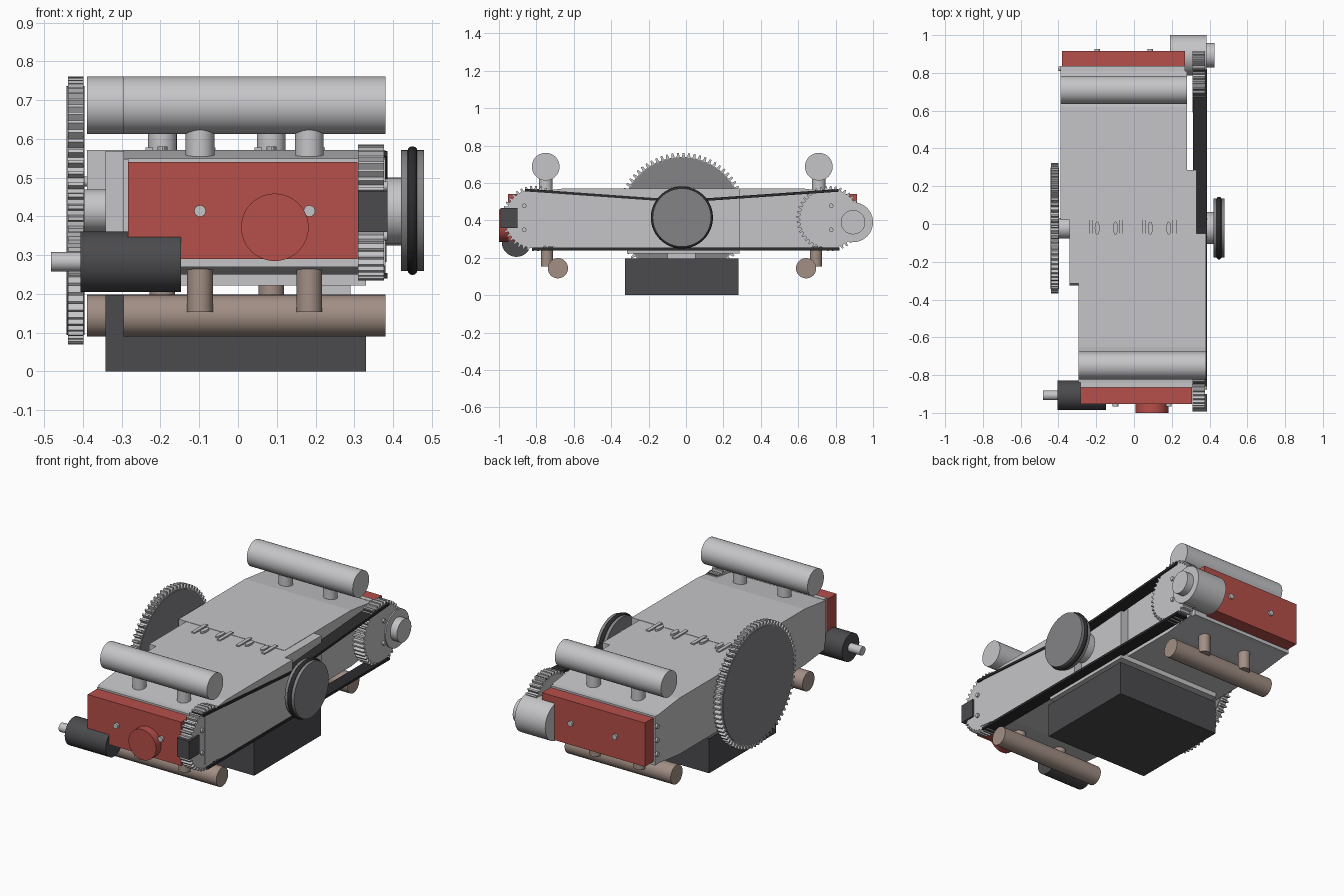
import bpy, bmesh, math
from mathutils import Vector

if "Cube" in bpy.data.objects:
    bpy.data.objects.remove(bpy.data.objects["Cube"])


def material(name, r, g, b):
    m = bpy.data.materials.new(name)
    m.diffuse_color = (r, g, b, 1)
    m.use_nodes = True
    m.node_tree.nodes["Principled BSDF"].inputs["Base Color"].default_value = m.diffuse_color
    return m


METAL = material("light metal", 0.56, 0.56, 0.58)
STEEL = material("mid grey steel", 0.23, 0.23, 0.24)
DARK = material("dark grey", 0.07, 0.068, 0.075)
RUBBER = material("black rubber", 0.025, 0.025, 0.027)
RED = material("red paint", 0.47, 0.078, 0.068)
BROWN = material("brown pipe", 0.36, 0.275, 0.235)


def prism(name, pts, axis, a, b, mat, smooth=False):
    """Extrude a 2D outline along an axis: x uses (y, z), y uses (x, z), z uses (x, y)."""
    place = {"x": lambda p, t: (t, p[0], p[1]),
             "y": lambda p, t: (p[0], t, p[1]),
             "z": lambda p, t: (p[0], p[1], t)}[axis]
    bm = bmesh.new()
    lo = bm.faces.new([bm.verts.new(place(p, a)) for p in pts])
    new = bmesh.ops.extrude_face_region(bm, geom=[lo], use_keep_orig=True)
    shift = Vector(place((0, 0), b - a))
    for v in new["geom"]:
        if isinstance(v, bmesh.types.BMVert):
            v.co += shift
    bmesh.ops.recalc_face_normals(bm, faces=bm.faces)
    me = bpy.data.meshes.new(name)
    bm.to_mesh(me)
    bm.free()
    me.materials.append(mat)
    ob = bpy.data.objects.new(name, me)
    bpy.context.collection.objects.link(ob)
    if smooth:
        bpy.ops.object.select_all(action="DESELECT")
        bpy.context.view_layer.objects.active = ob
        ob.select_set(True)
        bpy.ops.object.shade_smooth_by_angle(angle=math.radians(30))
    return ob


def box(name, x0, x1, y0, y1, z0, z1, mat):
    return prism(name, [(x0, y0), (x1, y0), (x1, y1), (x0, y1)], "z", z0, z1, mat)


def ellipse(c, ru, rv, n):
    return [(c[0] + ru * math.cos(2 * math.pi * i / n),
             c[1] + rv * math.sin(2 * math.pi * i / n)) for i in range(n)]


def rod(name, axis, c, r, a, b, mat, n=48):
    return prism(name, ellipse(c, r, r, n), axis, a, b, mat, True)


def gear(name, c, r, depth, teeth, x0, x1, mat):
    pts = []
    for i in range(teeth):
        for f, rad in ((0, r - depth), (0.4, r - depth), (0.55, r), (0.85, r)):
            t = 2 * math.pi * (i + f) / teeth
            pts.append((c[0] + rad * math.cos(t), c[1] + rad * math.sin(t)))
    return prism(name, pts, "x", x0, x1, mat)


def strap(name, p, q, mat):
    h = 0.007
    pts = [(p[0], p[1] - h), (q[0], q[1] - h), (q[0], q[1] + h), (p[0], p[1] + h)]
    return prism(name, pts, "x", 0.312, 0.386, mat)


CY, CZ = -0.022, 0.415  # crank axis

# Crankcase and the two offset cylinder banks with sloped heads
box("crankcase", -0.342, 0.33, -0.315, 0.285, 0.222, 0.569, METAL)
front_outline = [(-0.05, 0.25), (-0.65, 0.25), (-0.84, 0.272), (-0.84, 0.548),
                 (-0.65, 0.571), (-0.05, 0.571)]
prism("front_bank", front_outline, "x", -0.295, 0.38, METAL)
prism("back_bank", [(-y - 0.03, z) for y, z in front_outline], "x", -0.39, 0.28, METAL)
box("front_head_plate", -0.284, 0.31, -0.866, -0.838, 0.27, 0.55, METAL)
box("back_head_plate", -0.39, 0.27, 0.808, 0.837, 0.27, 0.55, METAL)

# Sump and its neck
box("sump", -0.342, 0.33, -0.325, 0.28, 0.0, 0.197, DARK)
box("sump_neck", 0.21, 0.29, -0.1, 0.05, 0.19, 0.23, METAL)

# Manifolds, branches and cover bolts of each bank
banks = [("front", -0.295, 0.38, -0.75, -0.685, -0.743, (-0.098, 0.184), -0.967, -0.94),
         ("back", -0.39, 0.28, 0.71, 0.642, 0.695, (-0.195, 0.086), 0.9, 0.926)]
for side, x0, x1, yin, yex, ybr, xs, b0, b1 in banks:
    rod(side + "_intake_manifold", "x", (yin, 0.687), 0.074, x0, x1, METAL)
    rod(side + "_exhaust_manifold", "x", (yex, 0.144), 0.054, x0, x1, BROWN)
    for i, x in enumerate(xs):
        rod(f"{side}_intake_stub_{i}", "z", (x, yin), 0.037, 0.53, 0.65, METAL, 32)
        rod(f"{side}_exhaust_stub_{i}", "z", (x, ybr), 0.033, 0.154, 0.28, BROWN, 32)
        rod(f"{side}_cover_bolt_{i}", "y", (x, 0.414), 0.015, b0, b1, METAL, 16)
        # Crank web and rod tips poking through the crankcase top
        s = -1 if side == "back" else 1
        w = x + (-0.034 if side == "back" else 0.03)
        box(f"{side}_crank_web_{i}", w - 0.01, w + 0.01, -0.08, 0.04, 0.5, 0.578, METAL)
        prism(f"{side}_rod_tip_{i}", ellipse((x, CY), 0.013, 0.035, 20), "z",
              0.5, 0.58, METAL, True)

# Red covers, notched around the starter and the generator
prism("front_cover", [(-0.147, 0.29), (0.308, 0.29), (0.308, 0.54), (-0.284, 0.54),
                      (-0.284, 0.347), (-0.147, 0.347)], "y", -0.953, -0.863, RED)
prism("back_cover", [(-0.38, 0.29), (0.19, 0.29), (0.19, 0.5), (0.27, 0.5),
                     (0.27, 0.54), (-0.38, 0.54)], "y", 0.825, 0.915, RED)
rod("filler_cap", "y", (0.095, 0.372), 0.087, -1.0, -0.95, RED)

# Starter motor with shaft
rod("starter_motor", "x", (-0.907, 0.283), 0.078, -0.406, -0.147, DARK)
rod("starter_shaft", "x", (-0.907, 0.283), 0.025, -0.482, -0.4, METAL, 24)

# Generator at the back
rod("generator", "x", (0.893, 0.39), 0.107, 0.19, 0.383, METAL)
rod("generator_hub", "x", (0.893, 0.39), 0.065, 0.38, 0.425, METAL)

# Timing gears, sensor and belt
for name, y in (("front", -0.81), ("back", 0.766)):
    gear(name + "_timing_gear", (y, 0.41), 0.175, 0.017, 40, 0.309, 0.376, METAL)
    for i, z in enumerate((0.35, 0.478)):
        d = -0.055 if y < 0 else 0.01
        rod(f"{name}_side_bolt_{i}", "x", (y + d, z), 0.012, 0.36, 0.386, METAL, 16)
box("gear_sensor", 0.309, 0.386, -0.993, -0.9, 0.36, 0.466, DARK)
strap("belt_top_front", (-0.86, 0.562), (CY, 0.502), RUBBER)
strap("belt_top_back", (CY, 0.502), (0.815, 0.56), RUBBER)
strap("belt_bottom", (-0.82, 0.247), (0.82, 0.247), RUBBER)
for i, z in enumerate((0.33, 0.41, 0.49)):
    rod(f"back_end_bolt_{i}", "x", (0.822, z), 0.013, -0.4, -0.38, METAL, 16)

# Crank pulley with its hub and rubber band
rod("pulley_hub", "x", (CY, CZ), 0.085, 0.32, 0.43, METAL)
rod("crank_pulley", "x", (CY, CZ), 0.156, 0.42, 0.48, STEEL, 64)
bpy.ops.mesh.primitive_torus_add(major_radius=0.153, minor_radius=0.013,
                                 major_segments=64, minor_segments=12,
                                 location=(0.45, CY, CZ), rotation=(0, math.pi / 2, 0))
band = bpy.context.object
band.name = "pulley_band"
band.data.materials.append(RUBBER)
bpy.ops.object.shade_smooth_by_angle(angle=math.radians(40))

# Flywheel with toothed rim
rod("crank_stub", "x", (CY, CZ), 0.055, -0.41, -0.3, METAL)
gear("flywheel_rim", (CY, CZ), 0.346, 0.022, 72, -0.439, -0.399, METAL)
rod("flywheel_disc", "x", (CY, CZ), 0.321, -0.442, -0.396, STEEL, 72)
